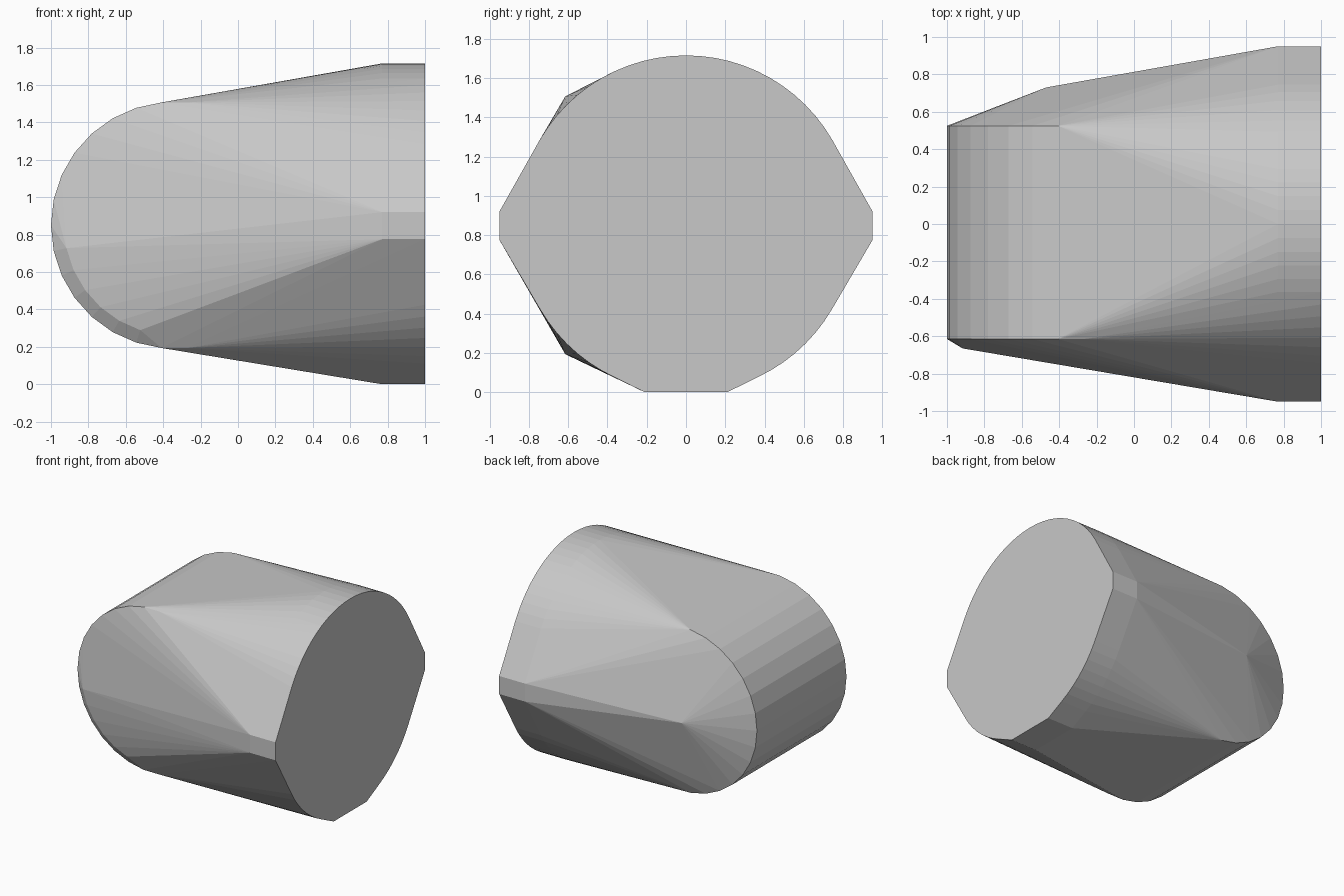
import bpy
import bmesh
from math import sin, cos, radians

cube = bpy.data.objects.get("Cube")
if cube:
    bpy.data.objects.remove(cube, do_unlink=True)

grey = bpy.data.materials.new("light grey")
grey.use_nodes = True
grey.diffuse_color = (0.58, 0.58, 0.58, 1)
grey.node_tree.nodes["Principled BSDF"].inputs["Base Color"].default_value = grey.diffuse_color


def nose_arc(y, radius, start, end, step):
    """Arc about the nose axis, angles measured from -x towards +z."""
    return [(-0.34 - radius * cos(radians(a)), y, 0.85 + radius * sin(radians(a)))
            for a in range(start, end + 1, step)]


def end_profile(x):
    """Round section with pointed, blunted sides and a flat base."""
    points = []
    for side in (-1, 1):
        points += [(x, side * 0.95, z) for z in (0.775, 0.92)]
        points.append((x, side * 0.21, 0))
        for a in range(0, 61, 5):
            y, h = side * 0.86 * sin(radians(a)), 0.86 * cos(radians(a))
            points.append((x, y, 0.855 + h))
            if a >= 20:
                points.append((x, y, max(0, 0.855 - h)))
    return points


# Wide end collar, tapering to the rounded nose
points = end_profile(0.77) + end_profile(1)
points += nose_arc(0.525, 0.66, -96, 96, 12)
points += nose_arc(-0.615, 0.66, -96, 96, 12)
# Bevelled lower front edge and raised back cheek
points += nose_arc(-0.665, 0.59, -72, -12, 12)
points.append((-0.47, 0.73, 0.85))

# Stretch one skin over all sections
bm = bmesh.new()
for p in points:
    bm.verts.new(p)
bmesh.ops.remove_doubles(bm, verts=bm.verts[:], dist=0.0005)
bmesh.ops.convex_hull(bm, input=bm.verts[:])
bmesh.ops.delete(bm, geom=[v for v in bm.verts if not v.link_faces], context='VERTS')
bmesh.ops.dissolve_limit(bm, angle_limit=radians(0.3), verts=bm.verts[:], edges=bm.edges[:])
bmesh.ops.recalc_face_normals(bm, faces=bm.faces[:])

mesh = bpy.data.meshes.new("tapered_body")
bm.to_mesh(mesh)
bm.free()
mesh.materials.append(grey)
body = bpy.data.objects.new("tapered_body", mesh)
bpy.context.collection.objects.link(body)
